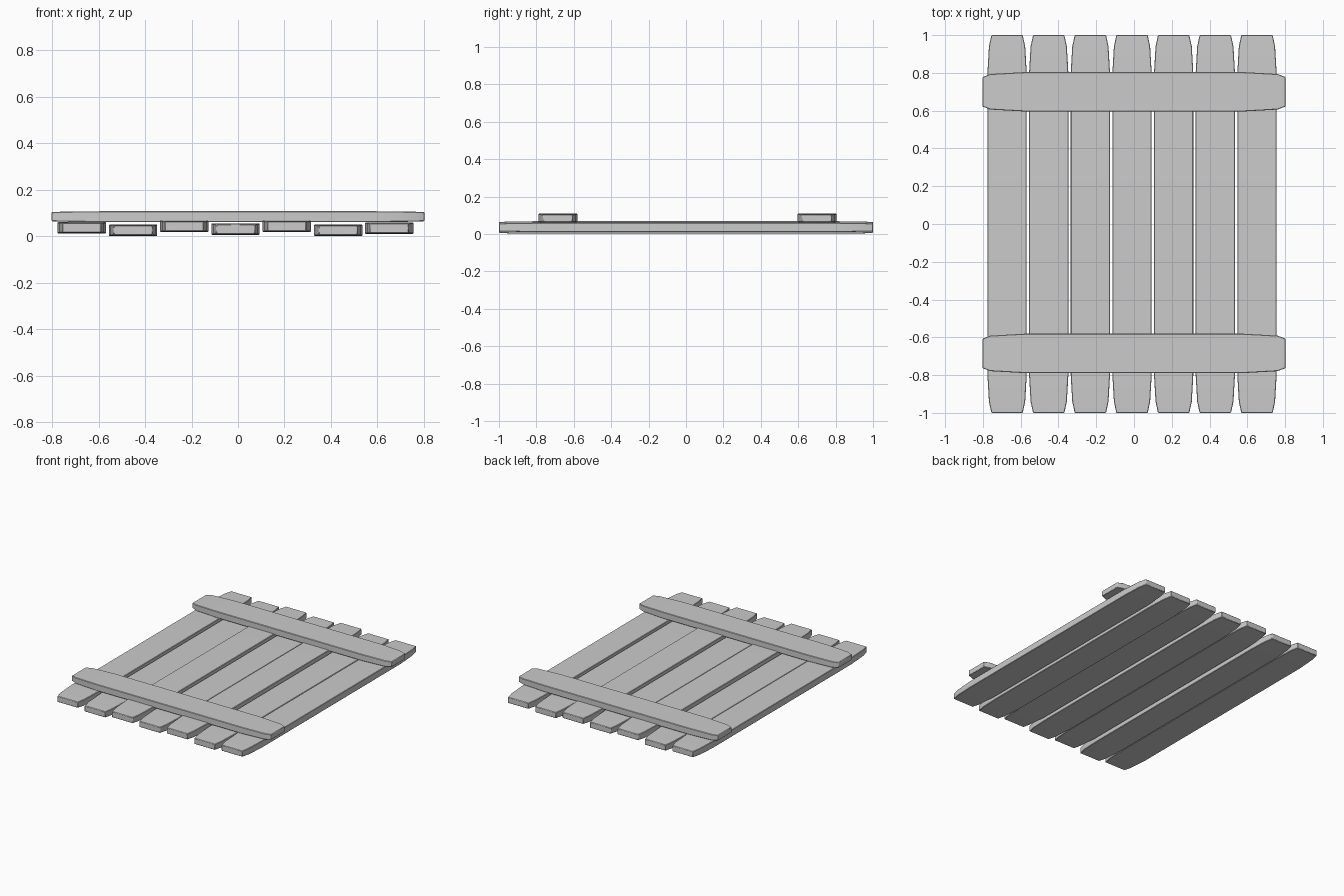
import bpy, bmesh

if "Cube" in bpy.data.objects:
    bpy.data.objects.remove(bpy.data.objects["Cube"])

wood = bpy.data.materials.new("grey_wood")
wood.diffuse_color = (0.6, 0.6, 0.6, 1)
wood.use_nodes = True
wood.node_tree.nodes["Principled BSDF"].inputs["Base Color"].default_value = wood.diffuse_color


def board(name, length, width, height, tip, taper, location, across=False):
    """Board along y (or x), narrowing in steps; tip = (inset from end, half width)."""
    # outline stations from one end to the other: position, half width, half height
    half = [(length / 2 - inset, w, height / 2 - t) for (inset, w), t in zip(tip, taper)]
    stations = half + [(-p, w, h) for p, w, h in reversed(half)]
    bm = bmesh.new()
    rings = []
    for p, w, h in stations:
        ring = []
        for a, z in ((-w, -h), (w, -h), (w, h), (-w, h)):
            ring.append(bm.verts.new((p, a, z) if across else (a, p, z)))
        rings.append(ring)
    for r, s in zip(rings, rings[1:]):
        for i in range(4):
            j = (i + 1) % 4
            bm.faces.new((r[i], r[j], s[j], s[i]))
    bm.faces.new(rings[0])
    bm.faces.new(rings[-1])
    bmesh.ops.recalc_face_normals(bm, faces=bm.faces)
    mesh = bpy.data.meshes.new(name)
    bm.to_mesh(mesh)
    bm.free()
    mesh.materials.append(wood)
    ob = bpy.data.objects.new(name, mesh)
    ob.location = location
    bpy.context.collection.objects.link(ob)
    # slightly eased edges
    bev = ob.modifiers.new("eased_edges", "BEVEL")
    bev.width = 0.003
    bev.segments = 1
    bev.limit_method = "ANGLE"
    bev.angle_limit = 0.9
    bpy.ops.object.select_all(action="DESELECT")
    ob.select_set(True)
    bpy.context.view_layer.objects.active = ob
    bpy.ops.object.shade_smooth_by_angle(angle=0.6)


# upright planks, each at a slightly different height
plank_heights = (0.037, 0.026, 0.043, 0.031, 0.043, 0.026, 0.035)
for i, z in enumerate(plank_heights):
    board(f"plank_{i + 1}", 2.0, 0.208, 0.05,
          ((0, 0.083), (0.06, 0.096), (0.20, 0.104)), (0.004, 0.002, 0),
          (-0.672 + i * 0.2205, 0, z))

# two cross bars on top
for name, y in (("back_cross_bar", 0.70), ("front_cross_bar", -0.685)):
    board(name, 1.604, 0.208, 0.047,
          ((0, 0.078), (0.042, 0.094), (0.22, 0.104)), (0.004, 0.002, 0),
          (0, y, 0.0845), across=True)
